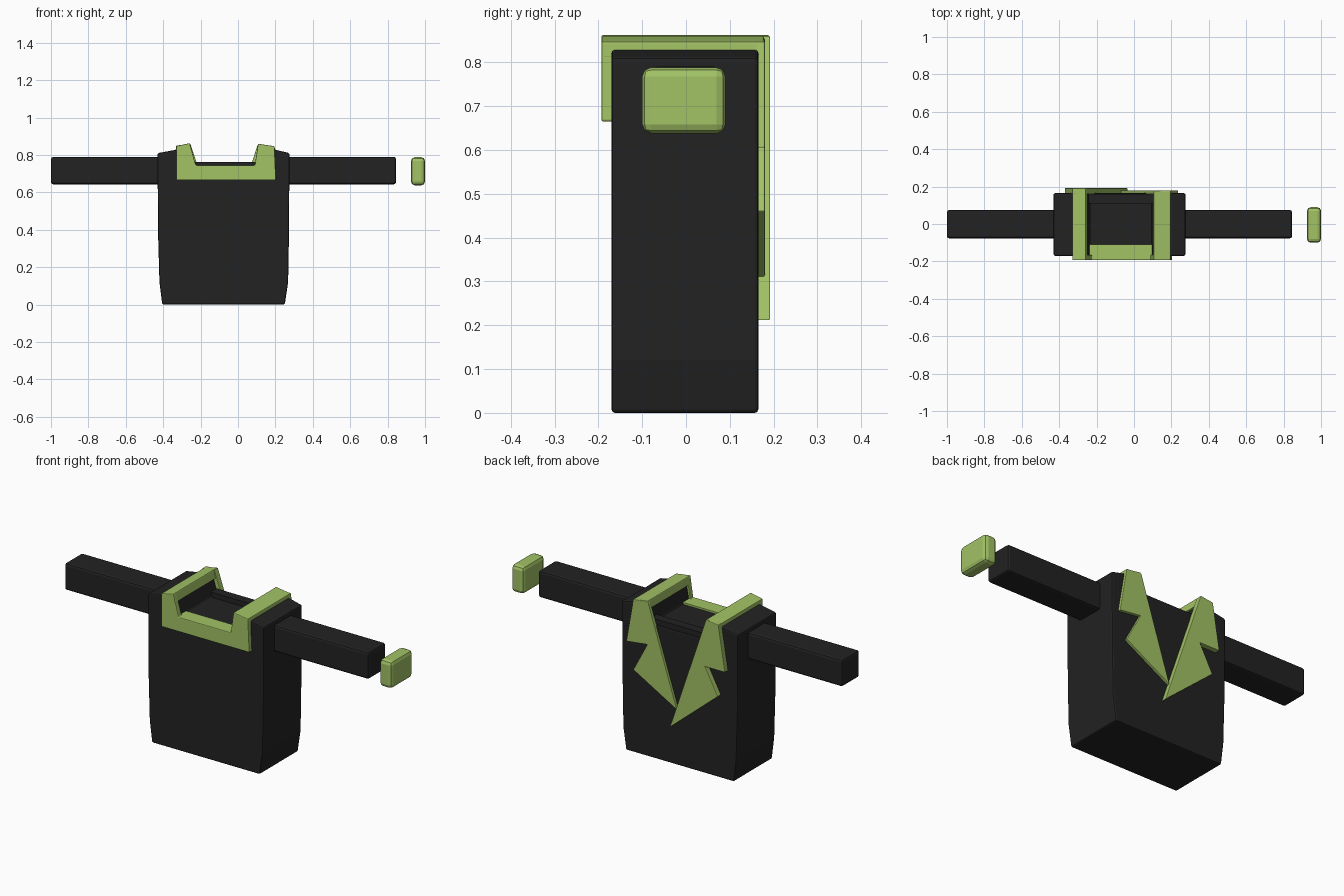
import bpy, bmesh

if "Cube" in bpy.data.objects:
    bpy.data.objects.remove(bpy.data.objects["Cube"])


def material(name, rgb):
    m = bpy.data.materials.new(name)
    m.diffuse_color = (*rgb, 1)
    m.use_nodes = True
    m.node_tree.nodes["Principled BSDF"].inputs["Base Color"].default_value = m.diffuse_color
    return m


BLACK = material("charcoal_cloth", (0.016, 0.016, 0.016))
GREEN = material("leaf_green", (0.36, 0.54, 0.13))


def extrude_profile(name, points, y0, y1, mat, bevel=0.0):
    """Extrude an x-z outline from y0 to y1."""
    bm = bmesh.new()
    face = bm.faces.new([bm.verts.new((x, y0, z)) for x, z in points])
    ext = bmesh.ops.extrude_face_region(bm, geom=[face])
    verts = [g for g in ext["geom"] if isinstance(g, bmesh.types.BMVert)]
    bmesh.ops.translate(bm, verts=verts, vec=(0, y1 - y0, 0))
    bmesh.ops.recalc_face_normals(bm, faces=bm.faces)
    mesh = bpy.data.meshes.new(name)
    bm.to_mesh(mesh)
    bm.free()
    ob = bpy.data.objects.new(name, mesh)
    bpy.context.collection.objects.link(ob)
    mesh.materials.append(mat)
    if bevel:
        mod = ob.modifiers.new("soft_edges", "BEVEL")
        mod.width = bevel
        mod.segments = 2
        mod.limit_method = "ANGLE"
    return ob


def box(name, x0, x1, y0, y1, z0, z1, mat, bevel=0.0):
    return extrude_profile(name, [(x0, z0), (x1, z0), (x1, z1), (x0, z1)], y0, y1, mat, bevel)


# Torso with sloped shoulders and a neck recess
extrude_profile("torso", [
    (-0.405, 0), (0.25, 0), (0.268, 0.12), (0.273, 0.4), (0.275, 0.81), (0.2, 0.828),
    (0.115, 0.835), (0.095, 0.735), (-0.235, 0.735), (-0.265, 0.835),
    (-0.33, 0.828), (-0.43, 0.81), (-0.428, 0.4), (-0.42, 0.12)],
    -0.17, 0.165, BLACK, 0.008)
box("neck_back_rim", -0.25, 0.105, 0.11, 0.16, 0.70, 0.763, BLACK)

# Sleeves
box("left_sleeve", -1.0, -0.40, -0.077, 0.075, 0.643, 0.79, BLACK, 0.012)
box("right_sleeve", 0.25, 0.845, -0.077, 0.075, 0.643, 0.79, BLACK, 0.012)

# Loose cuff beyond the right sleeve
box("right_cuff", 0.925, 1.0, -0.1, 0.09, 0.638, 0.788, GREEN, 0.02)

# Front of the collar: a U-shaped band, with its bar folded into the neck
extrude_profile("collar_front", [
    (-0.33, 0.665), (0.203, 0.665), (0.195, 0.847), (0.107, 0.86), (0.09, 0.745),
    (-0.225, 0.745), (-0.258, 0.863), (-0.33, 0.848)],
    -0.193, -0.165, GREEN, 0.004)
box("collar_bar", -0.25, 0.11, -0.18, -0.11, 0.71, 0.745, GREEN)

# Collar straps over the shoulders
extrude_profile("left_strap", [
    (-0.33, 0.81), (-0.248, 0.815), (-0.258, 0.863), (-0.33, 0.848)],
    -0.19, 0.19, GREEN, 0.004)
extrude_profile("right_strap", [
    (0.1, 0.815), (0.197, 0.81), (0.195, 0.847), (0.107, 0.86)],
    -0.19, 0.178, GREEN, 0.004)

# Notched lapels on the back
extrude_profile("left_lapel", [
    (-0.33, 0.85), (-0.37, 0.60), (-0.25, 0.60), (-0.327, 0.456),
    (-0.035, 0.21), (-0.255, 0.86)], 0.16, 0.192, GREEN, 0.003)
extrude_profile("right_lapel", [
    (0.105, 0.855), (-0.07, 0.31), (0.195, 0.46), (0.11, 0.62),
    (0.237, 0.605), (0.195, 0.847)], 0.16, 0.18, GREEN, 0.003)
